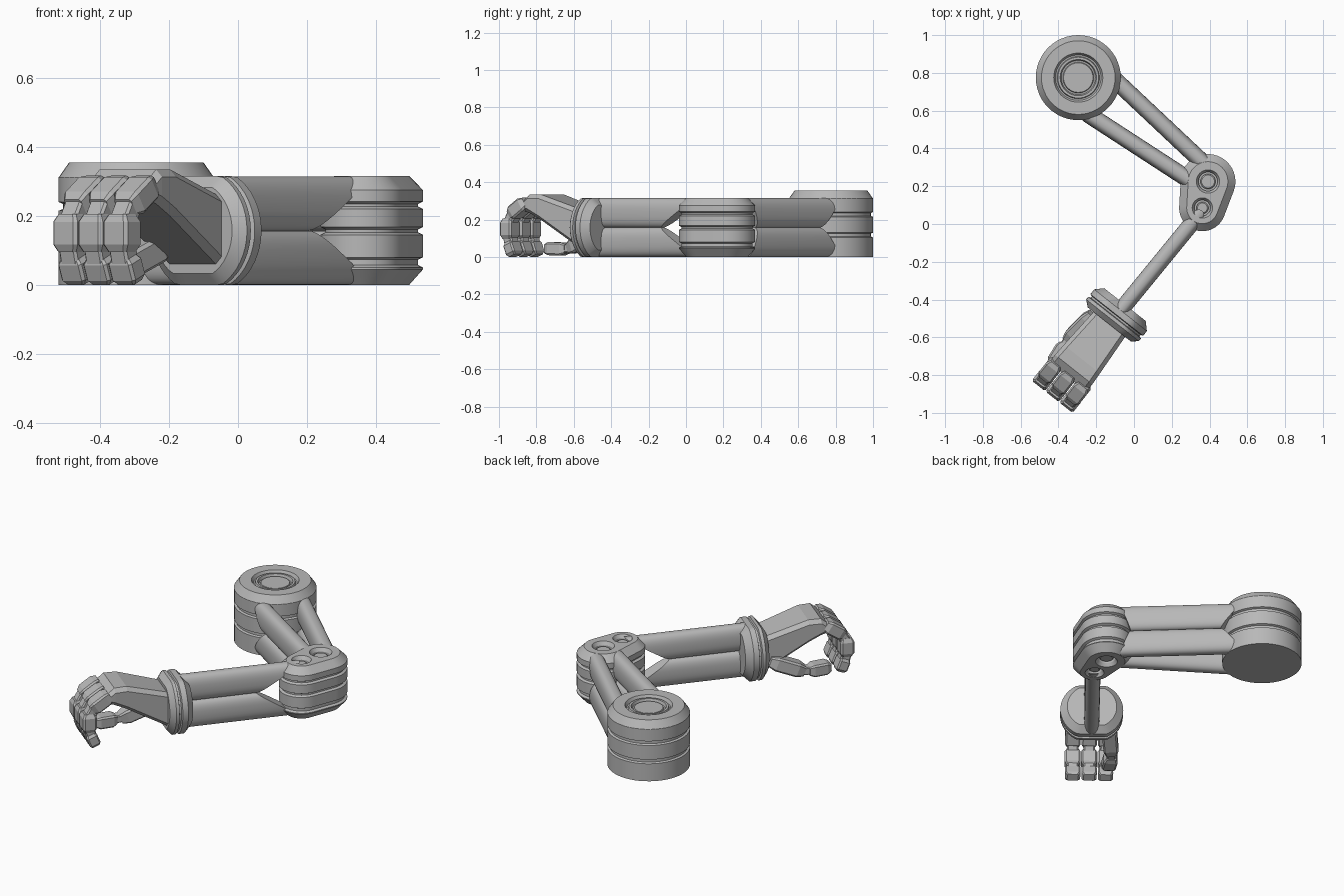
import bpy, bmesh
from math import sin, cos, pi, radians, acos, atan2, copysign
from mathutils import Vector

cube = bpy.data.objects.get("Cube")
if cube:
    bpy.data.objects.remove(cube, do_unlink=True)

grey = bpy.data.materials.new("plain grey")
grey.use_nodes = True
grey.diffuse_color = (0.48, 0.48, 0.48, 1)
grey.node_tree.nodes["Principled BSDF"].inputs["Base Color"].default_value = grey.diffuse_color


def loft(name, rings, smooth=True):
    """Skin a list of equal-length point rings and cap both ends."""
    bm = bmesh.new()
    loops = [[bm.verts.new(p) for p in ring] for ring in rings]
    n = len(loops[0])
    for a, b in zip(loops, loops[1:]):
        for i in range(n):
            j = (i + 1) % n
            bm.faces.new((a[i], a[j], b[j], b[i]))
    bm.faces.new(loops[0])
    bm.faces.new(loops[-1])
    bmesh.ops.recalc_face_normals(bm, faces=bm.faces)
    mesh = bpy.data.meshes.new(name)
    bm.to_mesh(mesh)
    bm.free()
    mesh.materials.append(grey)
    ob = bpy.data.objects.new(name, mesh)
    bpy.context.collection.objects.link(ob)
    if smooth:
        smooth_edges(ob)
    return ob


def smooth_edges(ob):
    bpy.ops.object.select_all(action='DESELECT')
    ob.select_set(True)
    bpy.context.view_layer.objects.active = ob
    bpy.ops.object.shade_smooth_by_angle(angle=radians(28))


def turned(name, centre, profile, n=48):
    """Vertical turned part from (radius, z) pairs."""
    return loft(name, [[(centre[0] + r * cos(2 * pi * i / n), centre[1] + r * sin(2 * pi * i / n), z)
                        for i in range(n)] for r, z in profile])


# Shoulder drum with two grooves and a stepped top
R = 0.225
turned("shoulder", (-0.295, 0.775), [
    (R, 0), (R, 0.105), (R - 0.012, 0.11), (R - 0.012, 0.125), (R, 0.13),
    (R, 0.215), (R - 0.012, 0.22), (R - 0.012, 0.235), (R, 0.24),
    (R, 0.312), (0.195, 0.355), (0.13, 0.355), (0.12, 0.335), (0.112, 0.335),
    (0.108, 0.347), (0.096, 0.347), (0.09, 0.33), (0.082, 0.33), (0.078, 0.34)])

# Elbow block: the hull of two circles, grooved and chamfered
BIG, SMALL = Vector((0.392, 0.225)), Vector((0.362, 0.085))
RB, RS = 0.145, 0.123
axis = SMALL - BIG
phi, beta = atan2(axis.y, axis.x), acos((RB - RS) / axis.length)


def elbow_ring(inset, z, n=24):
    ring = []
    for c, r, a0, a1 in ((SMALL, RS, phi - beta, phi + beta),
                         (BIG, RB, phi + beta, phi + 2 * pi - beta)):
        for i in range(n + 1):
            a = a0 + (a1 - a0) * i / n
            ring.append((c.x + (r - inset) * cos(a), c.y + (r - inset) * sin(a), z))
    return ring


steps = [(0.04, 0), (0, 0.045)]
for low, high in ((0.05, 0.08), (0.145, 0.168), (0.22, 0.242)):
    steps += [(0, low), (0.014, low + 0.007), (0.014, high - 0.007), (0, high)]
steps += [(0, 0.275), (0.04, 0.315)]
elbow = loft("elbow", [elbow_ring(i, z) for i, z in steps], False)

# Countersunk holes above and below, each with a pin
for c, r in ((BIG, 0.062), (SMALL, 0.054)):
    for side in (1, -1):
        def level(depth):
            return 0.1575 + side * (0.1575 - depth)
        cutter = turned("cutter", c, [(r + 0.006, level(-0.01)), (r - 0.012, level(0.02)),
                                      (r - 0.012, level(0.04))], 32)
        mod = elbow.modifiers.new("hole", 'BOOLEAN')
        mod.object, mod.operation, mod.solver = cutter, 'DIFFERENCE', 'EXACT'
        bpy.context.view_layer.objects.active = elbow
        bpy.ops.object.modifier_apply(modifier=mod.name)
        bpy.data.objects.remove(cutter, do_unlink=True)
        turned("elbow_pin", c, [(r - 0.022, level(0.045)), (r - 0.022, level(0.025)),
                                (r - 0.028, level(0.02))], 32)
smooth_edges(elbow)


def bar_pair(name, start, end, cut_start, cut_end, half=0.045, n=32):
    """Two stacked tubes whose ends open into a V."""
    a, b = Vector((*start, 0)), Vector((*end, 0))
    d = (b - a).normalized()
    side = Vector((d.y, -d.x, 0))
    h = 0.0787
    for label, up in (("upper", 1), ("lower", -1)):
        first, last = [], []
        for i in range(n):
            ang = 2 * pi * i / n
            w = copysign(abs(cos(ang)) ** 0.8, cos(ang))
            v = copysign(abs(sin(ang)) ** 0.8, sin(ang))
            off = side * w * half + Vector((0, 0, 0.1575 + up * h * (1 + v)))
            back = (1 - v) / 2
            first.append(a + d * cut_start * back + off)
            last.append(b - d * cut_end * back + off)
        loft(f"{name}_{label}", [first, last])


WRIST = Vector((-0.09, -0.48, 0))
bar_pair("upper_arm_outer", (-0.14, 0.8), (0.37, 0.32), 0.13, 0.06)
bar_pair("upper_arm_inner", (-0.28, 0.605), (0.32, 0.215), 0.13, 0.06)
bar_pair("forearm", WRIST.xy, (0.36, 0.07), 0, 0.25, 0.043)

# Hand frame: s across, t outward from the wrist, z up
OUT = Vector((-0.62, -0.785, 0)).normalized()
ACROSS = Vector((-OUT.y, OUT.x, 0))


def hand(s, t, z):
    return WRIST + ACROSS * s + OUT * t + Vector((0, 0, z))


# Wrist collar: discs with flattened top and bottom
RW, n = 0.178, 48
rings = []
for t, r in ((-0.068, 0.14), (-0.03, RW), (0.002, RW), (0.006, 0.165), (0.016, 0.165),
             (0.02, RW), (0.038, RW), (0.066, 0.145)):
    flat = 0.1575 - (RW - r)
    rings.append([hand(r * cos(2 * pi * i / n), t,
                       0.1575 + max(-flat, min(flat, r * sin(2 * pi * i / n)))) for i in range(n)])
loft("wrist_collar", rings)

# Palm rising from the wrist to the knuckles
rings = []
for t, low, high, w in ((0.04, 0.045, 0.255, 0.105), (0.3, 0.2, 0.335, 0.122),
                        (0.37, 0.235, 0.335, 0.126), (0.42, 0.25, 0.295, 0.126)):
    c = 0.022
    rings.append([hand(s, t, z) for s, z in (
        (-w, low + c), (c - w, low), (w - c, low), (w, low + c),
        (w, high - c), (w - c, high), (c - w, high), (-w, high - c))])
loft("palm", rings, False)


def segment(name, p, q, width, thick):
    """Chamfered block between two points of the hand frame."""
    p, q = Vector(p), Vector(q)
    d = (q - p).normalized()
    v = d.cross(Vector((1, 0, 0))).normalized()
    u = v.cross(d)
    rings = []
    for f, k in ((0, 0.72), (0.2, 1), (0.8, 1), (1, 0.72)):
        w, h = width / 2 * k, thick / 2 * k
        c = 0.25 * h
        rings.append([hand(*(p.lerp(q, f) + u * a + v * b)) for a, b in (
            (-w, c - h), (c - w, -h), (w - c, -h), (w, c - h),
            (w, h - c), (w - c, h), (c - w, h), (-w, h - c))])
    loft(name, rings, False)


# Three curled fingers
for number, s in enumerate((-0.093, 0, 0.093), 1):
    name = f"finger_{number}"
    segment(name + "_base", (s, 0.395, 0.295), (s, 0.5, 0.225), 0.088, 0.075)
    segment(name + "_upper_joint", (s, 0.475, 0.245), (s, 0.517, 0.175), 0.064, 0.058)
    segment(name + "_middle", (s, 0.515, 0.205), (s, 0.515, 0.095), 0.09, 0.078)
    segment(name + "_lower_joint", (s, 0.515, 0.12), (s, 0.498, 0.05), 0.064, 0.058)
    segment(name + "_tip", (s, 0.508, 0.083), (s, 0.478, 0.008), 0.086, 0.062)

# Thumb below the palm
segment("thumb_base", (-0.1, 0.08, 0.12), (-0.12, 0.27, 0.045), 0.085, 0.08)
segment("thumb_joint", (-0.12, 0.24, 0.05), (-0.118, 0.33, 0.043), 0.05, 0.045)
segment("thumb_tip", (-0.12, 0.295, 0.043), (-0.105, 0.42, 0.045), 0.08, 0.07)
